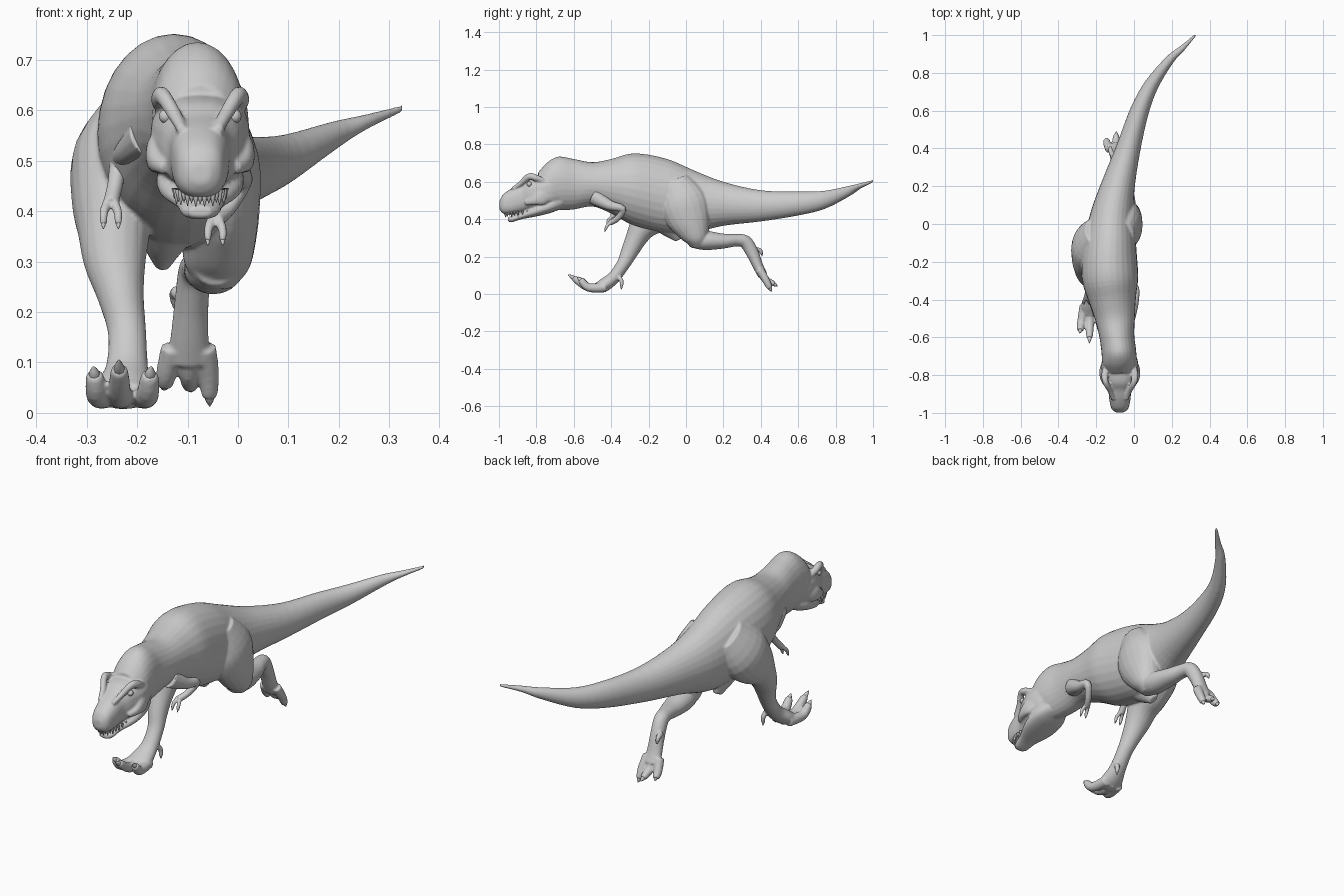
import bpy, bmesh
from mathutils import Vector
from math import sin, cos, pi

CX = -0.075  # head centre line


def spline(pts, steps=4):
    """Catmull-Rom through rings (x, y, z, side radius, other radius)."""
    out, n = [], len(pts)
    for i in range(n - 1):
        a, b, c, d = pts[max(i - 1, 0)], pts[i], pts[i + 1], pts[min(i + 2, n - 1)]
        for k in range(steps):
            t = k / steps
            out.append([0.5 * (2 * q + (r - p) * t + (2 * p - 5 * q + 4 * r - s) * t * t
                               + (3 * q - p - 3 * r + s) * t ** 3)
                        for p, q, r, s in zip(a, b, c, d)])
    return out + [list(pts[-1])]


def loft(bm, pts, upright=False, sides=20, power=1.0):
    """Skin elliptical rings along a path into bm."""
    rings, path = [], spline(pts)
    for i, (x, y, z, rs, ru) in enumerate(path):
        a, b = path[max(i - 1, 0)], path[min(i + 1, len(path) - 1)]
        t = (Vector(b[:3]) - Vector(a[:3])).normalized()
        if upright:
            up = Vector((0, 0, 1))
            side = Vector((t.y, -t.x, 0)).normalized()
        else:
            side = (Vector((1, 0, 0)) - t * t.x).normalized()
            up = t.cross(side)
        ring = []
        for k in range(sides):
            c, s = cos(2 * pi * k / sides), sin(2 * pi * k / sides)
            c = abs(c) ** power * (1 if c > 0 else -1)
            s = abs(s) ** power * (1 if s > 0 else -1)
            ring.append(bm.verts.new(Vector((x, y, z)) + side * c * max(rs, .001)
                                     + up * s * max(ru, .001)))
        rings.append(ring)
    faces = [bm.faces.new(rings[0]), bm.faces.new(rings[-1][::-1])]
    for r, q in zip(rings, rings[1:]):
        for k in range(sides):
            m = (k + 1) % sides
            faces.append(bm.faces.new((r[k], q[k], q[m], r[m])))
    bmesh.ops.recalc_face_normals(bm, faces=faces)


def finish(bm, name, voxel=0):
    me = bpy.data.meshes.new(name)
    bm.to_mesh(me)
    bm.free()
    ob = bpy.data.objects.new(name, me)
    bpy.context.collection.objects.link(ob)
    for p in me.polygons:
        p.use_smooth = True
    if voxel:
        m = ob.modifiers.new("blend", 'REMESH')
        m.mode, m.voxel_size, m.use_smooth_shade = 'VOXEL', voxel, True
        s = ob.modifiers.new("soften", 'SMOOTH')
        s.factor, s.iterations = 0.5, 5
    return ob


skin = bmesh.new()
claws = bmesh.new()


def digit(bm, base, mid, tip, r):
    """Toe or finger with a claw ending at tip."""
    b, m, t = Vector(base), Vector(mid), Vector(tip)
    e = m.lerp(t, 0.65)
    loft(bm, [(*b, r, r), (*m, r * .9, r * .9), (*e, r * .7, r * .7),
              (*m.lerp(t, .75), r * .35, r * .35)], sides=12)
    loft(claws, [(*m.lerp(t, .5), r * .5, r * .5), (*m.lerp(t, .8), r * .38, r * .4),
                 (*t, .001, .001)], sides=8)


# torso, neck and tail: x, y, top z, bottom z, half width
trunk = [(.325, 1.0, .610, .596, .006), (.255, .93, .592, .563, .016),
         (.19, .87, .578, .522, .024), (.095, .74, .552, .455, .038),
         (.03, .6, .548, .42, .05), (-.03, .4, .555, .388, .065),
         (-.085, .2, .60, .365, .09), (-.115, .05, .658, .33, .115),
         (-.125, -.08, .715, .325, .135), (-.13, -.2, .745, .345, .148),
         (-.125, -.3, .75, .375, .148), (-.113, -.4, .722, .43, .125),
         (-.10, -.5, .705, .468, .105), (-.09, -.6, .722, .452, .092),
         (-.08, -.68, .735, .448, .092), (-.077, -.74, .705, .46, .09),
         (-.075, -.79, .65, .48, .07)]
loft(skin, [(x, y, (a + b) / 2, w, (a - b) / 2) for x, y, a, b, w in trunk], True, 28)
loft(skin, [(-.14, -.10, .40, .08, .09), (-.147, -.06, .34, .045, .06),
            (-.15, -.035, .292, .015, .025)])

# skull and lower jaw: y, top z, bottom z, half width
skull = [(-.998, .495, .455, .02), (-.978, .532, .43, .044), (-.93, .567, .425, .056),
         (-.88, .592, .435, .062), (-.84, .618, .445, .08), (-.78, .632, .45, .098),
         (-.72, .64, .46, .094), (-.66, .62, .48, .07)]
jaw = [(-.952, .41, .388, .022), (-.93, .418, .384, .038), (-.88, .436, .40, .05),
       (-.8, .475, .415, .082), (-.72, .51, .435, .085), (-.66, .53, .46, .06)]
for rows in (skull, jaw):
    loft(skin, [(CX, y, (a + b) / 2, w, (a - b) / 2) for y, a, b, w in rows],
         True, 24, .8)

# brow ridges and cheek bones
for s in (-1, 1):
    loft(skin, [(CX + s * .035, -.93, .56, .010, .010), (CX + s * .05, -.885, .59, .014, .014),
                (CX + s * .074, -.84, .628, .016, .018), (CX + s * .08, -.80, .62, .018, .018),
                (CX + s * .075, -.75, .60, .012, .012)], sides=12)
    loft(skin, [(CX + s * .072, -.86, .485, .008, .012), (CX + s * .086, -.82, .497, .017, .022),
                (CX + s * .09, -.775, .515, .018, .04), (CX + s * .08, -.73, .53, .012, .03)],
         sides=12)

# planted front-reaching leg
loft(skin, [(-.20, -.04, .60, .06, .09), (-.235, -.11, .50, .092, .13),
            (-.247, -.18, .42, .083, .11), (-.246, -.23, .36, .072, .076),
            (-.244, -.265, .30, .062, .058), (-.232, -.30, .23, .046, .047),
            (-.22, -.335, .16, .038, .036), (-.22, -.385, .09, .042, .034),
            (-.226, -.435, .05, .056, .036), (-.228, -.475, .033, .055, .028)])
for bx, mx, tip in ((-.262, -.278, (-.287, -.578, .092)), (-.228, -.234, (-.236, -.632, .105)),
                    (-.192, -.180, (-.172, -.582, .092))):
    digit(skin, (bx, -.43, .035), (mx, -.52, .035), tip, .026)

# trailing leg: thigh, then shin and foot
loft(skin, [(-.06, -.06, .60, .06, .08), (-.037, -.015, .50, .078, .125),
            (-.034, .01, .42, .078, .122), (-.038, .04, .345, .074, .092),
            (-.042, .06, .29, .064, .062), (-.045, .066, .25, .035, .035)])
loft(skin, [(-.043, .02, .292, .045, .04), (-.048, .10, .287, .058, .052),
            (-.06, .20, .283, .048, .04), (-.075, .27, .288, .037, .033),
            (-.085, .318, .278, .034, .036), (-.092, .355, .22, .034, .034),
            (-.096, .385, .15, .038, .028), (-.098, .41, .10, .045, .026)])
for bx, mx, tip in ((-.13, -.142, (-.147, .455, .045)), (-.098, -.097, (-.093, .49, .042)),
                    (-.066, -.058, (-.056, .458, .013))):
    digit(skin, (bx, .395, .13), (mx, .425, .078), tip, .023)

# small spur toes
digit(skin, (-.195, -.365, .10), (-.185, -.345, .07), (-.183, -.345, .025), .013)
digit(skin, (-.12, .365, .24), (-.125, .395, .235), (-.125, .41, .205), .013)
finish(skin, "body_skin", .005)

# arms with two fingers each
arms = {"left_arm": [(-.035, -.49, .52), (-.002, -.41, .475), (.008, -.338, .455),
                     (-.02, -.365, .405), (-.045, -.405, .382)],
        "right_arm": [(-.175, -.47, .55), (-.215, -.40, .52), (-.235, -.335, .50),
                      (-.243, -.36, .455), (-.252, -.395, .415)]}
for name, path in arms.items():
    arm = bmesh.new()
    loft(arm, [(*p, r, r) for p, r in zip(path, (.045, .028, .019, .016, .016))], sides=14)
    hx, hy, hz = path[-1]
    for d in (-1, 1):
        digit(arm, (hx + d * .006, hy + .004, hz + .004), (hx + d * .014, hy - .018, hz - .018),
              (hx + d * .015, hy - .03, hz - .05), .010)
    finish(arm, name, .004)

finish(claws, "claws")

# upper teeth around the jaw rim
teeth = bmesh.new()
for i in range(-9, 10):
    a = i / 9
    x = CX + .05 * sin(a * pi / 2)
    y = -.968 + .12 * abs(a) ** 2.2
    z = .438 + .008 * abs(a)
    n = .030 if i % 2 else .024
    loft(teeth, [(x, y, z, .006, .006), (x, y + .001, z - n * .5, .0045, .0045),
                 (x, y + .003, z - n, .0005, .0005)], sides=8)
finish(teeth, "teeth")

# eyes under the brows
for s, name in ((-1, "right_eye"), (1, "left_eye")):
    bpy.ops.mesh.primitive_uv_sphere_add(segments=16, ring_count=10, radius=.014,
                                         location=(CX + s * .068, -.838, .588))
    bpy.context.object.name = name
    bpy.ops.object.shade_smooth()
